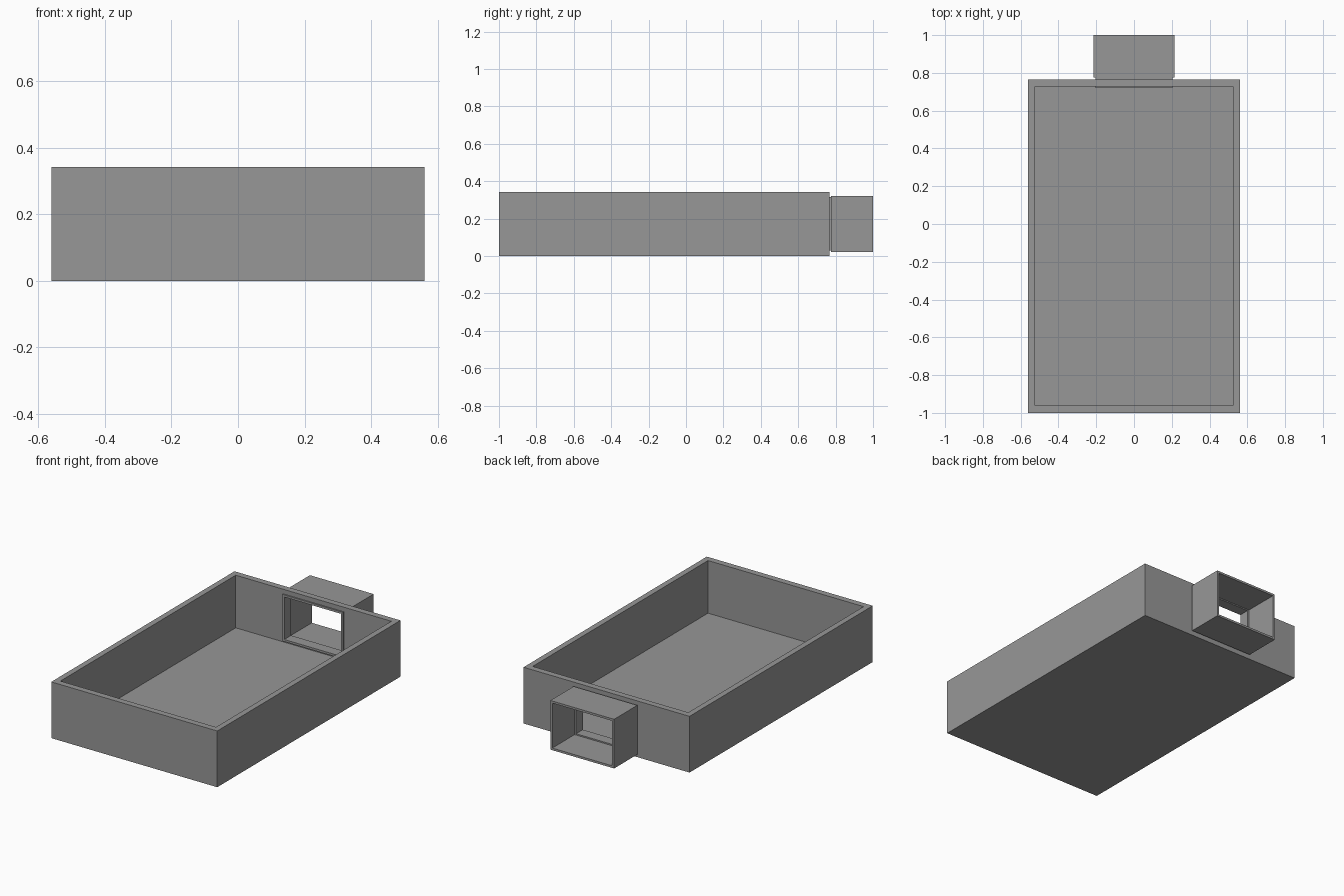
import bpy
import bmesh
from mathutils import Vector

cube = bpy.data.objects.get("Cube")
if cube:
    bpy.data.objects.remove(cube, do_unlink=True)

# Single grey plastic
grey = bpy.data.materials.new("plain_grey")
grey.use_nodes = True
colour = (0.31, 0.31, 0.31, 1)
grey.diffuse_color = colour
bsdf = grey.node_tree.nodes["Principled BSDF"]
bsdf.inputs["Base Color"].default_value = colour


def add_box(bm, low, high):
    """Add an axis-aligned box between two corners."""
    low, high = Vector(low), Vector(high)
    verts = bmesh.ops.create_cube(bm, size=1)["verts"]
    bmesh.ops.scale(bm, vec=high - low, verts=verts)
    bmesh.ops.translate(bm, vec=(low + high) / 2, verts=verts)


def finish(name, bm):
    bmesh.ops.recalc_face_normals(bm, faces=bm.faces)
    mesh = bpy.data.meshes.new(name)
    bm.to_mesh(mesh)
    bm.free()
    mesh.materials.append(grey)
    obj = bpy.data.objects.new(name, mesh)
    bpy.context.collection.objects.link(obj)
    return obj


def box(name, low, high):
    bm = bmesh.new()
    add_box(bm, low, high)
    return finish(name, bm)


def tube(name, half_width, y0, y1, z0, z1, wall):
    """Rectangular tube along y, open at both ends."""
    bm = bmesh.new()
    rings = []
    for y in (y0, y1):
        for inset in (0, wall):
            x, low, high = half_width - inset, z0 + inset, z1 - inset
            corners = [(-x, low), (x, low), (x, high), (-x, high)]
            rings.append([bm.verts.new((cx, y, cz)) for cx, cz in corners])
    outer0, inner0, outer1, inner1 = rings
    for a, b in ((outer0, inner0), (inner0, inner1), (inner1, outer1), (outer1, outer0)):
        for i in range(4):
            j = (i + 1) % 4
            bm.faces.new((a[i], a[j], b[j], b[i]))
    return finish(name, bm)


def cut(target, low, high):
    cutter = box("cutter", low, high)
    cutter.hide_render = True
    mod = target.modifiers.new("cut", "BOOLEAN")
    mod.operation = "DIFFERENCE"
    mod.solver = "EXACT"
    mod.object = cutter
    bpy.context.view_layer.objects.active = target
    bpy.ops.object.modifier_apply(modifier=mod.name)
    bpy.data.objects.remove(cutter, do_unlink=True)


# Open tray with a doorway through its back wall
tray = box("tray", (-0.56, -1, 0), (0.56, 0.766, 0.343))
cut(tray, (-0.525, -0.962, 0.022), (0.525, 0.728, 0.5))
cut(tray, (-0.198, 0.65, 0.038), (0.198, 0.85, 0.308))

# Narrow collar lining the doorway, and the wider sleeve behind it
tube("doorway_collar", 0.205, 0.72, 0.785, 0.03, 0.315, 0.013)
tube("rear_sleeve", 0.215, 0.776, 1.0, 0.022, 0.322, 0.013)
